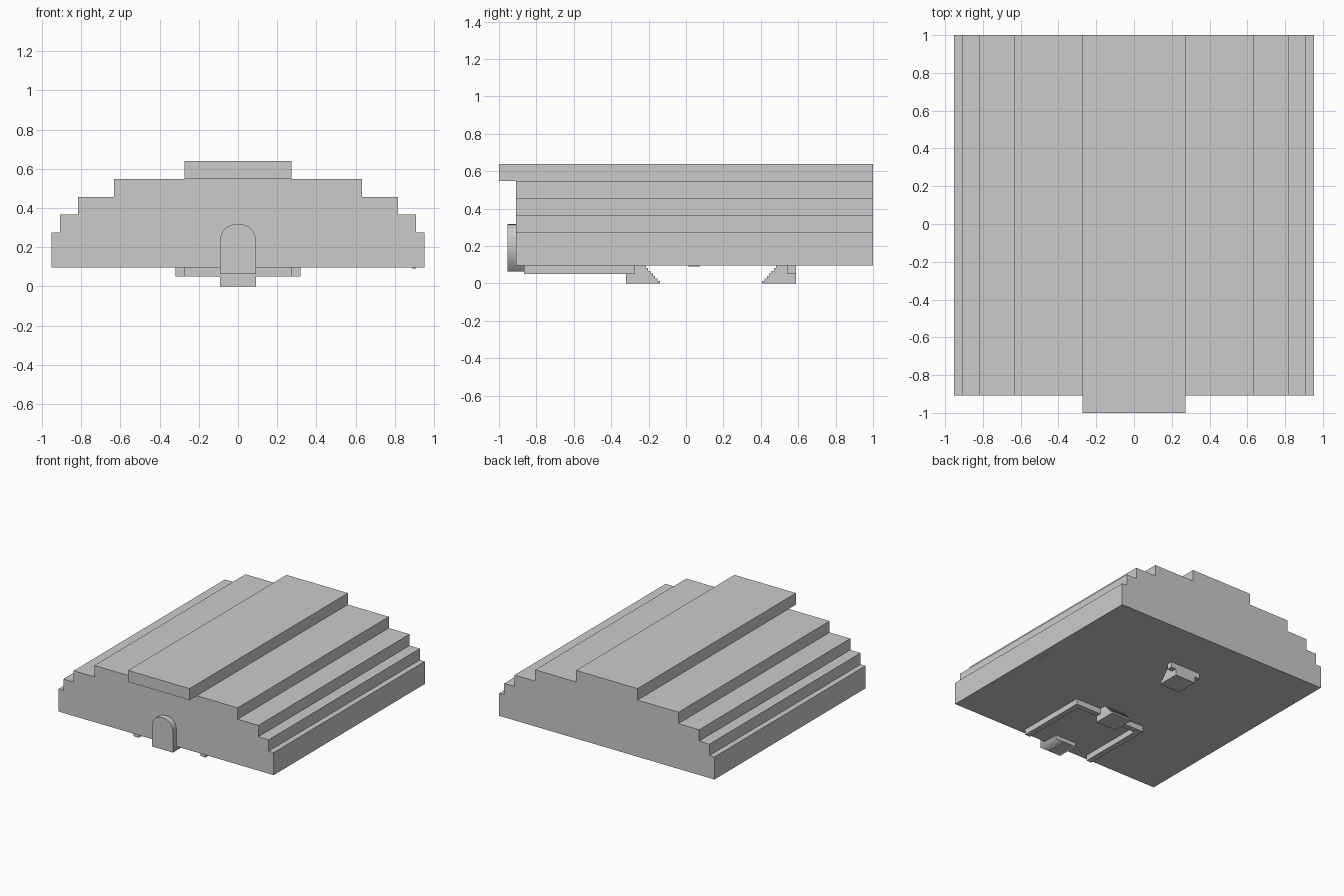
import bpy, bmesh, math

if "Cube" in bpy.data.objects:
    bpy.data.objects.remove(bpy.data.objects["Cube"])


def extrude(name, profile, axis, a, b):
    """Prism from a 2D outline: axis 'y' takes (x, z) points, axis 'x' takes (y, z), axis 'z' takes (x, y)."""
    def place(p, d):
        return {'y': (p[0], d, p[1]), 'x': (d, p[0], p[1]), 'z': (p[0], p[1], d)}[axis]
    bm = bmesh.new()
    lo = [bm.verts.new(place(p, a)) for p in profile]
    hi = [bm.verts.new(place(p, b)) for p in profile]
    n = len(profile)
    bm.faces.new(lo)
    bm.faces.new(hi)
    for i in range(n):
        j = (i + 1) % n
        bm.faces.new((lo[i], lo[j], hi[j], hi[i]))
    bmesh.ops.recalc_face_normals(bm, faces=bm.faces)
    me = bpy.data.meshes.new(name)
    bm.to_mesh(me)
    bm.free()
    ob = bpy.data.objects.new(name, me)
    bpy.context.collection.objects.link(ob)
    return ob


def box(name, x, y, z):
    outline = [(x[0], y[0]), (x[1], y[0]), (x[1], y[1]), (x[0], y[1])]
    return extrude(name, outline, 'z', *z)


# Stepped body: (half width, top height) of each tier
BASE = 0.095
right, z = [], BASE
for w, top in [(0.952, 0.275), (0.908, 0.366), (0.817, 0.457), (0.634, 0.548)]:
    right += [(w, z), (w, top)]
    z = top
extrude("stepped_body", right + [(-x, h) for x, h in reversed(right)], 'y', -0.909, 1.0)

# Top slab overhanging the front
box("top_slab", (-0.272, 0.272), (-1.0, 1.0), (0.548, 0.64))

# Rounded front knob with a smooth rim
arch = [(-0.093, 0.063), (0.093, 0.063)]
for i in range(17):
    t = math.pi * i / 16
    c, s = math.cos(t), math.sin(t)
    arch.append((math.copysign(0.093 * abs(c) ** 0.85, c), 0.217 + 0.1 * abs(s) ** 0.85))
knob = extrude("arched_front_knob", arch, 'y', -0.955, -0.78)
for p in knob.data.polygons:
    p.use_smooth = len(p.vertices) == 4

# U-shaped rail under the body, open to the front
U = [(-0.318, -0.865), (-0.272, -0.865), (-0.272, -0.32), (0.272, -0.32),
     (0.272, -0.865), (0.318, -0.865), (0.318, -0.275), (-0.318, -0.275)]
extrude("underside_rail", U, 'z', 0.05, BASE)


# Feet with a small staircase on the side facing the middle
def foot(name, outer, tip):
    steps = 7
    d = 1 if tip > outer else -1
    pts = [(outer, BASE), (outer, 0.0), (tip, 0.0)]
    for i in range(steps):
        y = tip - d * 0.0125 * i
        h = BASE * (i + 1) / steps
        if i:
            pts.append((y, BASE * i / steps))
        pts.append((y, h))
    extrude(name, pts, 'x', -0.091, 0.091)


foot("front_foot", -0.32, -0.14)
foot("rear_foot", 0.587, 0.407)

# Short crossbar on the rear foot and a tiny tab near the edge
box("rear_foot_bar", (-0.135, 0.135), (0.543, 0.587), (0.05, BASE))
box("edge_tab", (0.887, 0.909), (0.01, 0.075), (0.09, BASE))
